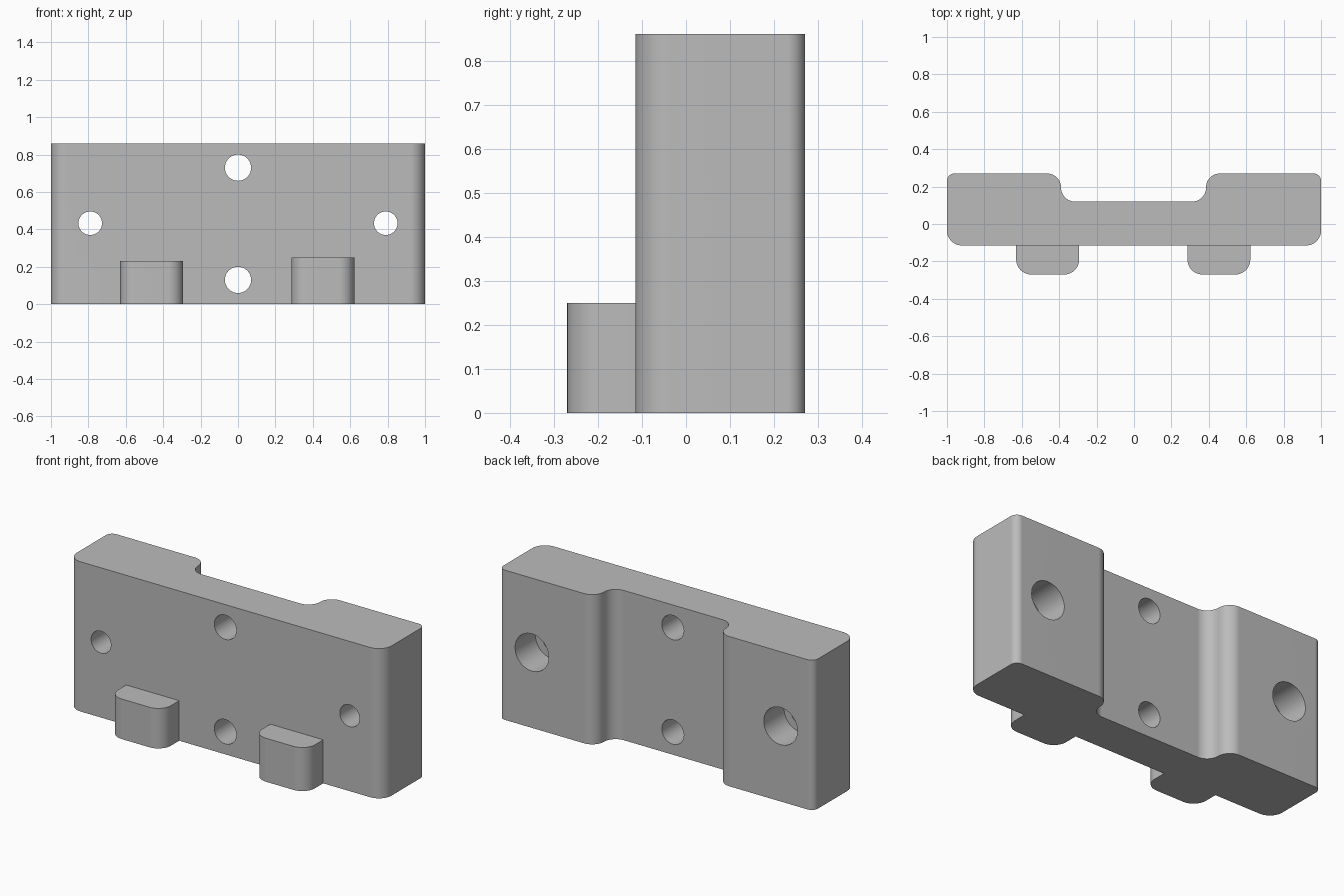
import bpy, bmesh, math
from mathutils import Vector

if "Cube" in bpy.data.objects:
    bpy.data.objects.remove(bpy.data.objects["Cube"], do_unlink=True)

grey = bpy.data.materials.new("machined grey")
grey.use_nodes = True
grey.diffuse_color = (0.5, 0.5, 0.5, 1)
grey.node_tree.nodes["Principled BSDF"].inputs["Base Color"].default_value = (0.5, 0.5, 0.5, 1)


def round_corners(corners, steps=10):
    """Turn right-angled (x, y, radius) corners into a filleted outline."""
    outline = []
    for i, (x, y, r) in enumerate(corners):
        p = Vector((x, y))
        if r == 0:
            outline.append(p)
            continue
        to_prev = (Vector(corners[i - 1][:2]) - p).normalized()
        to_next = (Vector(corners[(i + 1) % len(corners)][:2]) - p).normalized()
        centre = p + (to_prev + to_next) * r
        for k in range(steps + 1):
            t = math.pi / 2 * k / steps
            outline.append(centre - (to_next * math.cos(t) + to_prev * math.sin(t)) * r)
    return outline


def prism(name, corners, height):
    """Extrude a filleted plan outline up from the ground."""
    bm = bmesh.new()
    base = bm.faces.new([bm.verts.new((p.x, p.y, 0)) for p in round_corners(corners)])
    top = bmesh.ops.extrude_face_region(bm, geom=[base])["geom"]
    bmesh.ops.translate(bm, vec=(0, 0, height),
                        verts=[v for v in top if isinstance(v, bmesh.types.BMVert)])
    bmesh.ops.recalc_face_normals(bm, faces=bm.faces[:])
    mesh = bpy.data.meshes.new(name)
    bm.to_mesh(mesh)
    bm.free()
    mesh.materials.append(grey)
    obj = bpy.data.objects.new(name, mesh)
    bpy.context.collection.objects.link(obj)
    return obj


def drill(name, x, z, radius, y_front, y_back):
    """Cylinder cutter running front to back."""
    bpy.ops.mesh.primitive_cylinder_add(
        vertices=48, radius=radius, depth=y_back - y_front,
        location=(x, (y_front + y_back) / 2, z), rotation=(math.pi / 2, 0, 0))
    obj = bpy.context.object
    obj.name = name
    obj.hide_render = True
    obj.data.materials.append(grey)
    return obj


def combine(target, tool, operation):
    mod = target.modifiers.new(tool.name, 'BOOLEAN')
    mod.operation, mod.solver, mod.object = operation, 'EXACT', tool
    bpy.context.view_layer.objects.active = target
    bpy.ops.object.modifier_apply(modifier=mod.name)
    bpy.data.objects.remove(tool, do_unlink=True)


# Block with a wide channel down its back
FRONT, CHANNEL, BACK = -0.115, 0.12, 0.27
body = prism("mounting_block", [
    (-1, FRONT, 0.08), (1, FRONT, 0.08), (1, BACK, 0.04),
    (0.385, BACK, 0.074), (0.385, CHANNEL, 0.074),
    (-0.39, CHANNEL, 0.074), (-0.39, BACK, 0.074), (-1, BACK, 0.04)], 0.86)

# Two locating feet on the front, slightly different in height
for name, x0, x1, height in (("right_foot", -0.63, -0.293, 0.23),
                             ("left_foot", 0.286, 0.622, 0.25)):
    foot = prism(name, [(x0, -0.27, 0.08), (x1, -0.27, 0.08),
                        (x1, FRONT + 0.05, 0), (x0, FRONT + 0.05, 0)], height)
    combine(body, foot, 'UNION')

# Centre holes
for z in (0.13, 0.73):
    combine(body, drill("centre_hole", 0, z, 0.07, -0.5, 0.5), 'DIFFERENCE')

# Side holes, counterbored from the back
for x in (-0.79, 0.79):
    combine(body, drill("side_hole", x, 0.433, 0.063, -0.5, 0.5), 'DIFFERENCE')
    combine(body, drill("counterbore", x, 0.433, 0.107, 0.085, 0.5), 'DIFFERENCE')

# Smooth fillets and bores, crisp edges
bpy.ops.object.select_all(action='DESELECT')
body.select_set(True)
bpy.context.view_layer.objects.active = body
bpy.ops.object.shade_smooth_by_angle(angle=math.radians(30))
weighted = body.modifiers.new("clean_flats", 'WEIGHTED_NORMAL')
weighted.keep_sharp = True
